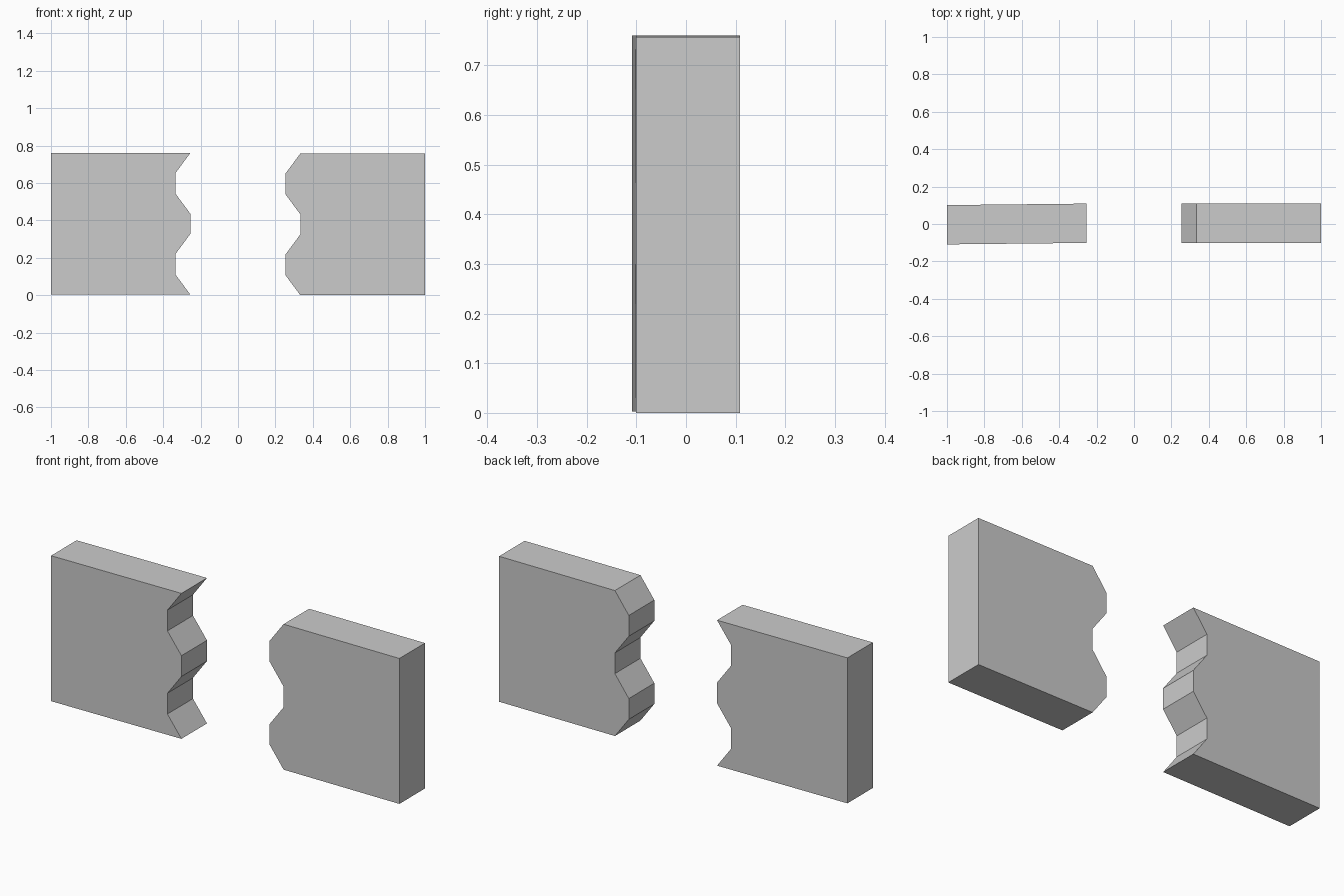
import bpy, bmesh

if "Cube" in bpy.data.objects:
    bpy.data.objects.remove(bpy.data.objects["Cube"])

HEIGHT = 0.757
STEP = HEIGHT / 7
WAVE = (0, 1, 1, 0, 0, 1, 1, 0)   # toothed edge, bottom to top


def make_panel(name, outer_x, edge_x, tooth_x, z0, y_outer, y_inner):
    """Slab with a toothed edge; y_outer / y_inner are (front, back) depths at its two ends."""
    profile = [(outer_x, z0 + HEIGHT), (outer_x, z0)]
    profile += [(tooth_x if w else edge_x, z0 + i * STEP) for i, w in enumerate(WAVE)]

    def depth(x, side):
        t = (x - outer_x) / (edge_x - outer_x)
        return y_outer[side] + (y_inner[side] - y_outer[side]) * t

    bm = bmesh.new()
    front, back = [[bm.verts.new((x, depth(x, s), z)) for x, z in profile] for s in (0, 1)]
    bm.faces.new(front)
    bm.faces.new(back[::-1])
    n = len(profile)
    for i in range(n):
        j = (i + 1) % n
        bm.faces.new((front[j], front[i], back[i], back[j]))
    bmesh.ops.recalc_face_normals(bm, faces=bm.faces)
    mesh = bpy.data.meshes.new(name)
    bm.to_mesh(mesh)
    bm.free()
    obj = bpy.data.objects.new(name, mesh)
    bpy.context.collection.objects.link(obj)
    return obj


# Left panel is notched and turned very slightly
make_panel("left_panel", -1.0, -0.255, -0.335, 0.003, (-0.109, 0.101), (-0.101, 0.109))
# Right panel has the matching teeth and sits square
make_panel("right_panel", 1.0, 0.333, 0.253, 0.0, (-0.101, 0.109), (-0.101, 0.109))
